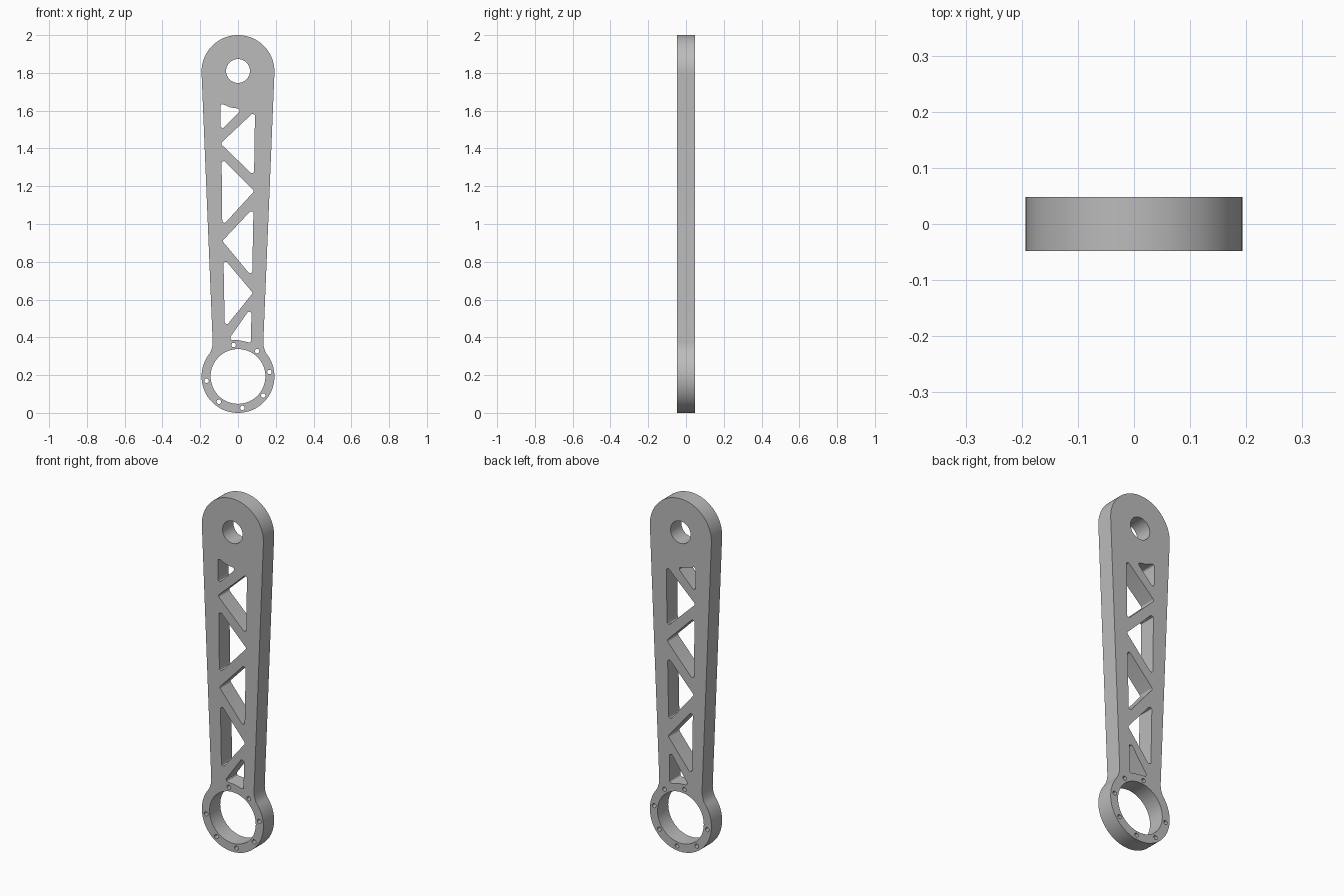
import bpy, bmesh
from math import radians, cos, sin, tan
from mathutils import Vector

cube = bpy.data.objects.get("Cube")
if cube:
    bpy.data.objects.remove(cube, do_unlink=True)

HALF_DEPTH = 0.048
RADIUS = 0.193          # both rounded ends
TOP_Z, RING_Z = 1.807, 0.193


def arc(cz, r, start, end, steps, cx=0.0):
    """Points along an arc, angles in degrees."""
    angles = [radians(start + (end - start) * i / steps) for i in range(steps + 1)]
    return [(cx + r * cos(a), cz + r * sin(a)) for a in angles]


def circle(cx, cz, r, steps):
    return arc(cz, r, 0, 360, steps, cx)[:-1]


def rounded(corners, r=0.011, steps=5):
    """Polygon with filleted corners."""
    pts = [Vector(c) for c in corners]
    out = []
    for i, p in enumerate(pts):
        a = (pts[i - 1] - p).normalized()
        b = (pts[(i + 1) % len(pts)] - p).normalized()
        half = a.angle(b) / 2
        reach = r / tan(half)
        centre = p + (a + b).normalized() * (r / sin(half))
        start, end = p + a * reach - centre, p + b * reach - centre
        for k in range(steps + 1):
            d = start.lerp(end, k / steps).normalized() * r
            out.append(tuple(centre + d))
    return out


# Outer outline: round head, tapered sides, small neck fillets, bearing ring
neck = [(0.134, 0.375), (0.136, 0.352), (0.142, 0.332)]
outline = arc(TOP_Z, RADIUS, -2.3, 182.3, 48)
outline += [(-x, z) for x, z in neck]
outline += arc(RING_Z, RADIUS, 140, 400, 64)
outline += neck[::-1]

# Pivot hole, bearing bore and bolt holes
loops = [outline, circle(0, 1.81, 0.063, 40), circle(0, RING_Z, 0.145, 64)]
for i in range(7):
    a = radians(98 - 45 * i)
    loops.append(circle(0.168 * cos(a), RING_Z + 0.168 * sin(a), 0.012, 16))

# Truss windows
windows = [
    [(-0.093, 1.64), (-0.04, 1.617), (0.021, 1.608), (-0.093, 1.492)],
    [(0.09, 1.598), (-0.093, 1.426), (0.085, 1.254)],
    [(-0.087, 1.349), (0.087, 1.175), (-0.083, 0.989)],
    [(0.082, 1.085), (-0.083, 0.91), (0.075, 0.72)],
    [(-0.077, 0.82), (0.079, 0.635), (-0.07, 0.45)],
    [(0.071, 0.561), (0.069, 0.37), (0.01, 0.384), (-0.05, 0.388)],
]
loops += [rounded(w) for w in windows]

# Filled flat curve extruded into the plate
curve = bpy.data.curves.new("link_arm", "CURVE")
curve.dimensions = "2D"
curve.fill_mode = "BOTH"
curve.extrude = HALF_DEPTH
for loop in loops:
    spline = curve.splines.new("POLY")
    spline.points.add(len(loop) - 1)
    for point, (x, z) in zip(spline.points, loop):
        point.co = (x, z, 0, 1)
    spline.use_cyclic_u = True
arm = bpy.data.objects.new("link_arm", curve)
bpy.context.collection.objects.link(arm)
arm.rotation_euler.x = radians(90)

bpy.ops.object.select_all(action="DESELECT")
arm.select_set(True)
bpy.context.view_layer.objects.active = arm
bpy.ops.object.convert(target="MESH")
arm = bpy.context.object
bpy.ops.object.transform_apply(location=False, rotation=True, scale=False)

# Weld the caps to the walls
bm = bmesh.new()
bm.from_mesh(arm.data)
bmesh.ops.remove_doubles(bm, verts=bm.verts, dist=0.0001)
bmesh.ops.recalc_face_normals(bm, faces=bm.faces)
bm.to_mesh(arm.data)
bm.free()
bpy.ops.object.shade_smooth_by_angle(angle=radians(30))

# Plain grey metal
grey = bpy.data.materials.new("plain_grey")
grey.use_nodes = True
colour = (0.5, 0.5, 0.5, 1)
grey.diffuse_color = colour
grey.node_tree.nodes["Principled BSDF"].inputs["Base Color"].default_value = colour
arm.data.materials.clear()
arm.data.materials.append(grey)
